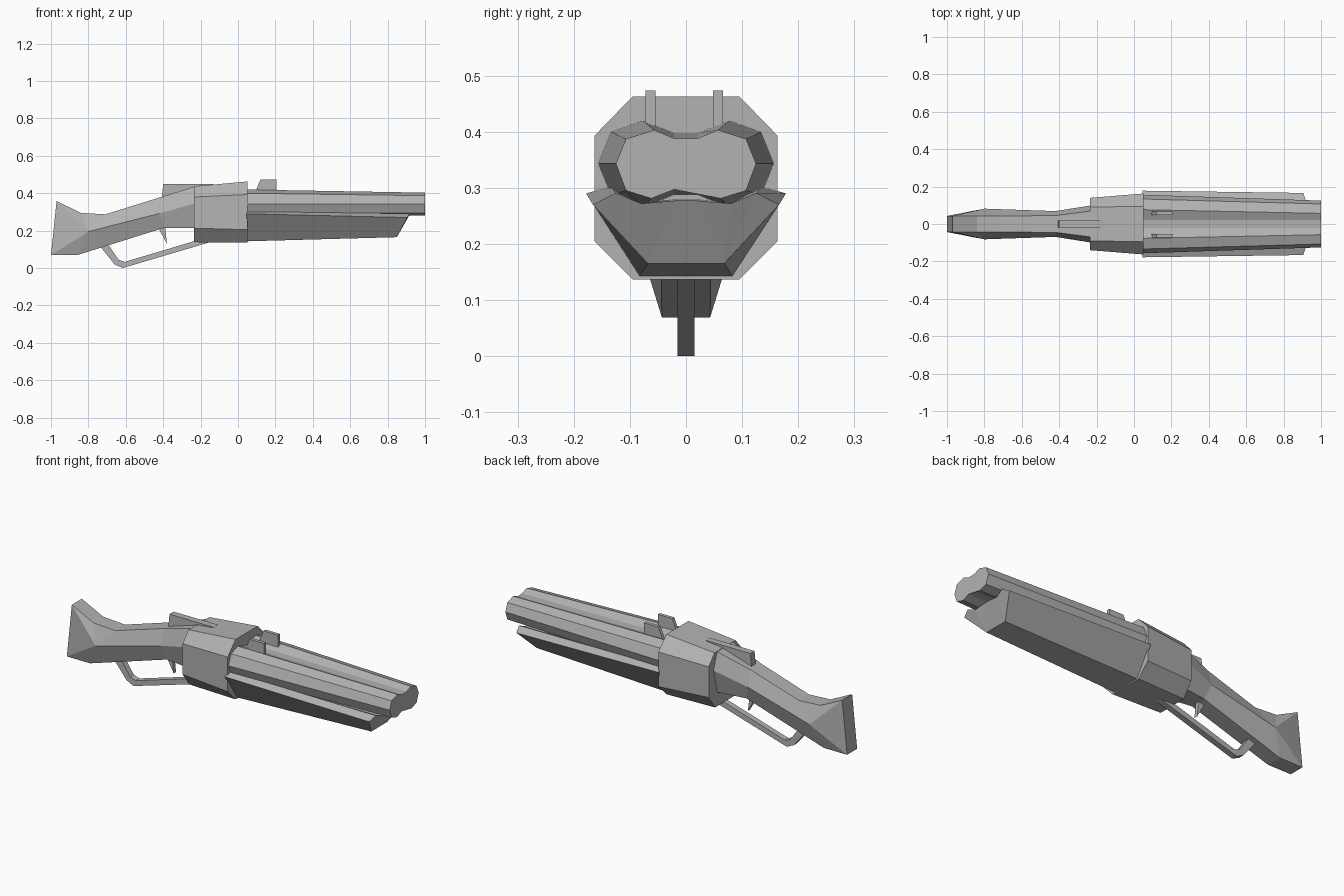
import bpy, bmesh

if "Cube" in bpy.data.objects:
    bpy.data.objects.remove(bpy.data.objects["Cube"])

metal = bpy.data.materials.new("plain_grey")
metal.diffuse_color = (0.45, 0.45, 0.45, 1)
metal.use_nodes = True
metal.node_tree.nodes["Principled BSDF"].inputs["Base Color"].default_value = metal.diffuse_color


def finish(name, bm):
    bmesh.ops.recalc_face_normals(bm, faces=bm.faces)
    me = bpy.data.meshes.new(name)
    bm.to_mesh(me)
    bm.free()
    me.materials.append(metal)
    ob = bpy.data.objects.new(name, me)
    bpy.context.collection.objects.link(ob)
    return ob


def loft(name, sections):
    """Join half sections (x, y, z), mirrored over y = 0, into a closed solid."""
    bm = bmesh.new()
    rings = []
    for half in sections:
        ring = half + [(x, -y, z) for x, y, z in reversed(half)]
        rings.append([bm.verts.new(p) for p in ring])
    n = len(rings[0])
    for a, b in zip(rings, rings[1:]):
        for i in range(n):
            j = (i + 1) % n
            bm.faces.new((a[i], a[j], b[j], b[i]))
    caps = [bm.faces.new(rings[0]), bm.faces.new(rings[-1])]
    bmesh.ops.triangulate(bm, faces=caps)
    bmesh.ops.remove_doubles(bm, verts=bm.verts, dist=0.0005)
    return finish(name, bm)


def plate(name, outline, y, half):
    """Extrude an x-z outline to a plate centred on y."""
    bm = bmesh.new()
    a = [bm.verts.new((px, y - half, pz)) for px, pz in outline]
    b = [bm.verts.new((px, y + half, pz)) for px, pz in outline]
    bm.faces.new(a)
    bm.faces.new(b)
    for i in range(len(a)):
        j = (i + 1) % len(a)
        bm.faces.new((a[i], a[j], b[j], b[i]))
    return finish(name, bm)


def at(x, pts):
    return [(x, y, z) for y, z in pts]


# Twin barrels, tapering to the muzzle
loft("barrels", [
    at(0.03, [(0.021, 0.398), (0.077, 0.42), (0.134, 0.40), (0.157, 0.343),
              (0.134, 0.287), (0.077, 0.265), (0.021, 0.287)]),
    at(1.0, [(0.021, 0.388), (0.057, 0.403), (0.107, 0.387), (0.125, 0.343),
             (0.107, 0.295), (0.062, 0.281), (0.021, 0.297)])])

# Fore grip with a shallow channel under the barrels and a raked nose
loft("fore_grip", [
    at(0.045, [(0.083, 0.143), (0.178, 0.29), (0.134, 0.302), (0.08, 0.272), (0.02, 0.28)]),
    [(0.85, 0.068, 0.165), (0.905, 0.166, 0.27), (0.918, 0.125, 0.291),
     (0.91, 0.08, 0.272), (0.91, 0.02, 0.277)]])

# Receiver block
loft("receiver", [
    at(-0.235, [(0.09, 0.437), (0.14, 0.38), (0.14, 0.213), (0.085, 0.138)]),
    at(0.052, [(0.095, 0.463), (0.163, 0.393), (0.163, 0.205), (0.095, 0.137)])])

# Stock: top edge, side ridge and bottom edge; the ridge ends short of the butt
bm = bmesh.new()
stations = [
    ((-0.225, 0.07, 0.438), (-0.225, 0.10, 0.347), (-0.225, 0.07, 0.215)),
    ((-0.42, 0.045, 0.377), (-0.42, 0.069, 0.292), (-0.395, 0.045, 0.215)),
    ((-0.71, 0.043, 0.287), (-0.80, 0.082, 0.195), (-0.86, 0.043, 0.069)),
]
butt = [(-0.84, 0.043, 0.295), (-0.97, 0.043, 0.358), (-1.0, 0.043, 0.069)]
rows = {}
for s in (1, -1):
    rows[s] = [[bm.verts.new((x, s * y, z)) for x, y, z in st] for st in stations]
    rows[s].append([bm.verts.new((x, s * y, z)) for x, y, z in butt])
    r = rows[s]
    for a, b in zip(r[:2], r[1:3]):
        for i in (0, 1):
            bm.faces.new((a[i], a[i + 1], b[i + 1], b[i]))
    fan = [r[2][0], *r[3], r[2][2]]
    for p, q in zip(fan, fan[1:]):
        bm.faces.new((r[2][1], p, q))
# Strips over the top, butt and underside, and the hidden front end
L, R = rows[1], rows[-1]
chains = [[r[0][0], r[1][0], r[2][0], *r[3], r[2][2], r[1][2], r[0][2]] for r in (L, R)]
for i in range(len(chains[0]) - 1):
    bm.faces.new((chains[0][i], chains[0][i + 1], chains[1][i + 1], chains[1][i]))
bm.faces.new((*L[0], *reversed(R[0])))
finish("stock", bm)

# Opening lever on top
plate("top_lever", [(-0.407, 0.375), (-0.4, 0.45), (-0.13, 0.45), (-0.2, 0.42)], 0, 0.018)

# Pair of sights
for side, y in (("left", 0.06), ("right", -0.06)):
    plate(side + "_sight", [(0.09, 0.40), (0.12, 0.473), (0.207, 0.473), (0.207, 0.40)],
          y - 0.003, 0.009)

# Trigger
plate("trigger", [(-0.425, 0.212), (-0.38, 0.13), (-0.39, 0.225)], 0, 0.01)

# Trigger guard strap
plate("trigger_guard", [
    (-0.745, 0.125), (-0.66, 0.02), (-0.617, 0.0), (-0.15, 0.138), (-0.24, 0.142),
    (-0.605, 0.033), (-0.638, 0.044), (-0.70, 0.135)], 0, 0.0155)
